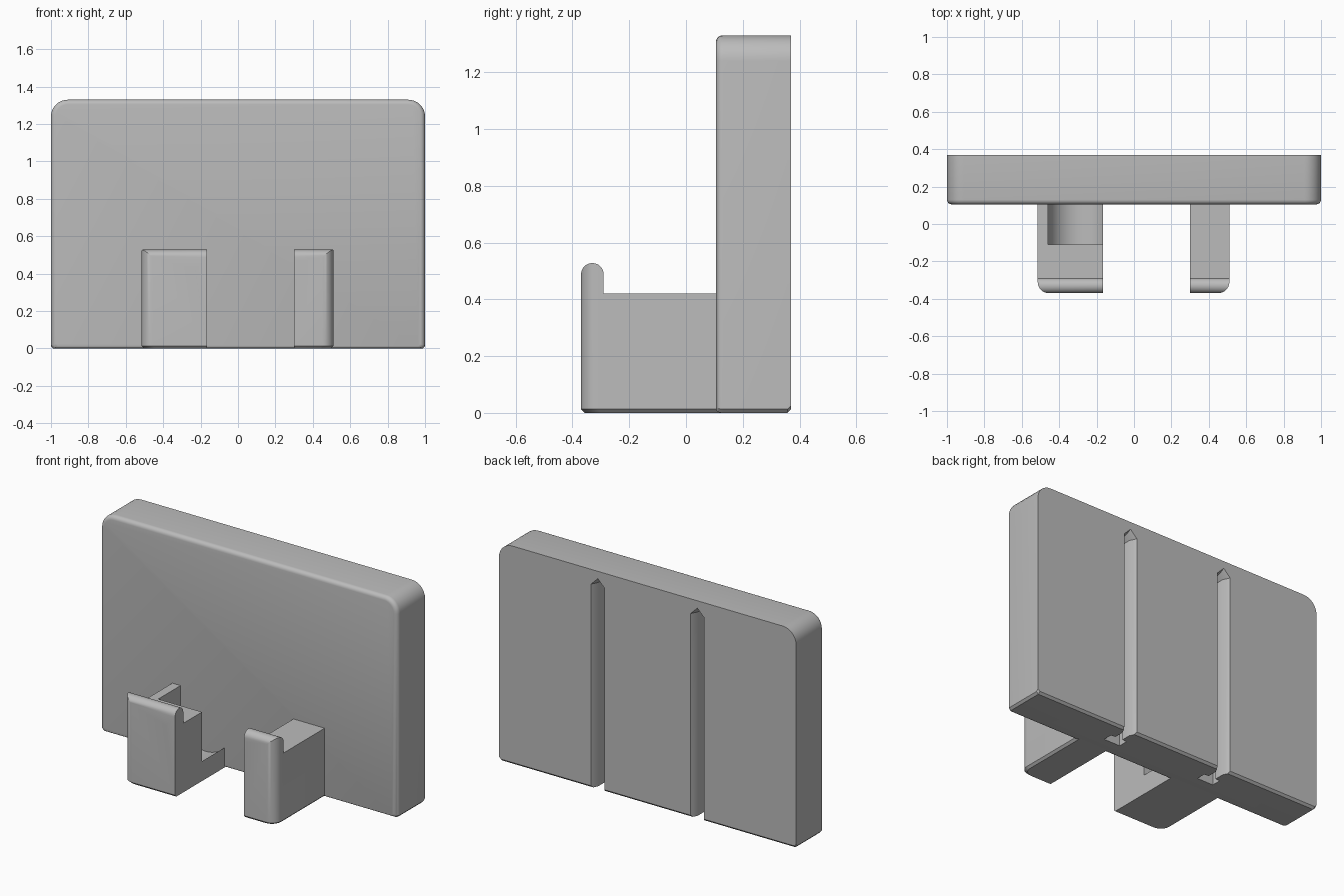
import bpy, bmesh, math

if "Cube" in bpy.data.objects:
    bpy.data.objects.remove(bpy.data.objects["Cube"])

grey = bpy.data.materials.new("light grey")
grey.diffuse_color = (0.5, 0.5, 0.5, 1)
grey.use_nodes = True
grey.node_tree.nodes["Principled BSDF"].inputs["Base Color"].default_value = grey.diffuse_color


def arc(cx, cy, r, a0, a1, n=8):
    """Points on an arc, angles in degrees."""
    return [(cx + r * math.cos(math.radians(a0 + (a1 - a0) * i / n)),
             cy + r * math.sin(math.radians(a0 + (a1 - a0) * i / n))) for i in range(n + 1)]


def loft(name, rings):
    """Skin a closed solid through rings of equal point count."""
    bm = bmesh.new()
    loops = [[bm.verts.new(p) for p in ring] for ring in rings]
    n = len(loops[0])
    for a, b in zip(loops, loops[1:]):
        for i in range(n):
            j = (i + 1) % n
            bm.faces.new((a[i], a[j], b[j], b[i]))
    bm.faces.new(loops[0])
    bm.faces.new(loops[-1])
    bmesh.ops.recalc_face_normals(bm, faces=bm.faces)
    mesh = bpy.data.meshes.new(name)
    bm.to_mesh(mesh)
    bm.free()
    mesh.materials.append(grey)
    obj = bpy.data.objects.new(name, mesh)
    bpy.context.collection.objects.link(obj)
    return obj


def activate(obj):
    bpy.ops.object.select_all(action='DESELECT')
    obj.select_set(True)
    bpy.context.view_layer.objects.active = obj


def boolean(obj, tool, operation):
    activate(obj)
    mod = obj.modifiers.new("cut", 'BOOLEAN')
    mod.operation, mod.solver, mod.object = operation, 'EXACT', tool
    bpy.ops.object.modifier_apply(modifier=mod.name)
    bpy.data.objects.remove(tool, do_unlink=True)


def smooth(obj):
    activate(obj)
    bpy.ops.object.shade_smooth_by_angle(angle=math.radians(30))


CH = 0.013  # bottom chamfer


# Back plate: rounded top corners, softened front edge, sharp back edge
def plate_ring(y, inset, z0):
    w, top, r = 1 - inset, 1.33 - inset, 0.09 - inset
    pts = [(-w + CH, z0), (w - CH, z0), (w, z0 + CH)]
    pts += arc(w - r, top - r, r, 0, 90) + arc(-w + r, top - r, r, 90, 180)
    pts.append((-w, z0 + CH))
    return [(x, y, z) for x, z in pts]


R = 0.025
rings = []
for k in range(6):
    a = math.radians(90 * k / 5)
    inset = R * (1 - math.sin(a))
    rings.append(plate_ring(0.105 + R * (1 - math.cos(a)), inset, inset * 0.5))
rings += [plate_ring(0.37 - CH, 0, 0), plate_ring(0.37, 0, CH)]
plate = loft("back_plate", rings)


# Keyed slots with pointed tops, open at the bottom
def slot_ring(cx, y, w):
    pts = [(-w, -0.1), (w, -0.1), (w, 1.24), (0, 1.24 + w), (-w, 1.24)]
    return [(cx + x, y, z) for x, z in pts]


SLOT = [(0.38, 0.05), (0.33, 0.025), (0.27, 0.025), (0.268, 0.055), (0.21, 0.055)]
for cx in (-0.335, 0.335):
    boolean(plate, loft("slot_cutter", [slot_ring(cx, y, w) for y, w in SLOT]), 'DIFFERENCE')
smooth(plate)


# Holder arms: side profile with a rounded lip, trimmed to a rounded plan
def arm(name, side, inner, outer):
    profile = [(0.13, 0), (0.13, 0.42), (-0.29, 0.42)]
    profile += arc(-0.33, 0.488, 0.04, 0, 180, 12)
    profile += [(-0.37, CH), (-0.37 + CH, 0)]
    obj = loft(name, [[(side * x, y, z) for y, z in profile] for x in (inner, outer + 0.1)])

    def plan(z, inset):
        r, o = 0.06, outer - inset
        pts = [(inner - 0.1, 0.2), (inner - 0.1, -0.37 + inset)]
        pts += arc(o - r, -0.37 + inset + r, r, -90, 0) + [(o, 0.2)]
        return [(side * x, y, z) for x, y in pts]

    trim = loft("plan_trim", [plan(-0.05, CH + 0.05), plan(CH, 0), plan(1, 0)])
    boolean(obj, trim, 'INTERSECT')
    return obj


left = arm("left_holder_arm", -1, 0.165, 0.515)
right = arm("right_holder_arm", 1, 0.30, 0.51)

# Round-bottomed channel behind the left lip
channel = [(0.0, 0.6), (-0.46, 0.6)] + arc(-0.29, 0.235, 0.17, 180, 330, 20) + [(0.0, 0.15)]
cutter = loft("channel_cutter", [[(x, y, z) for x, z in channel] for y in (-0.11, 0.2)])
boolean(left, cutter, 'DIFFERENCE')
smooth(left)
smooth(right)
